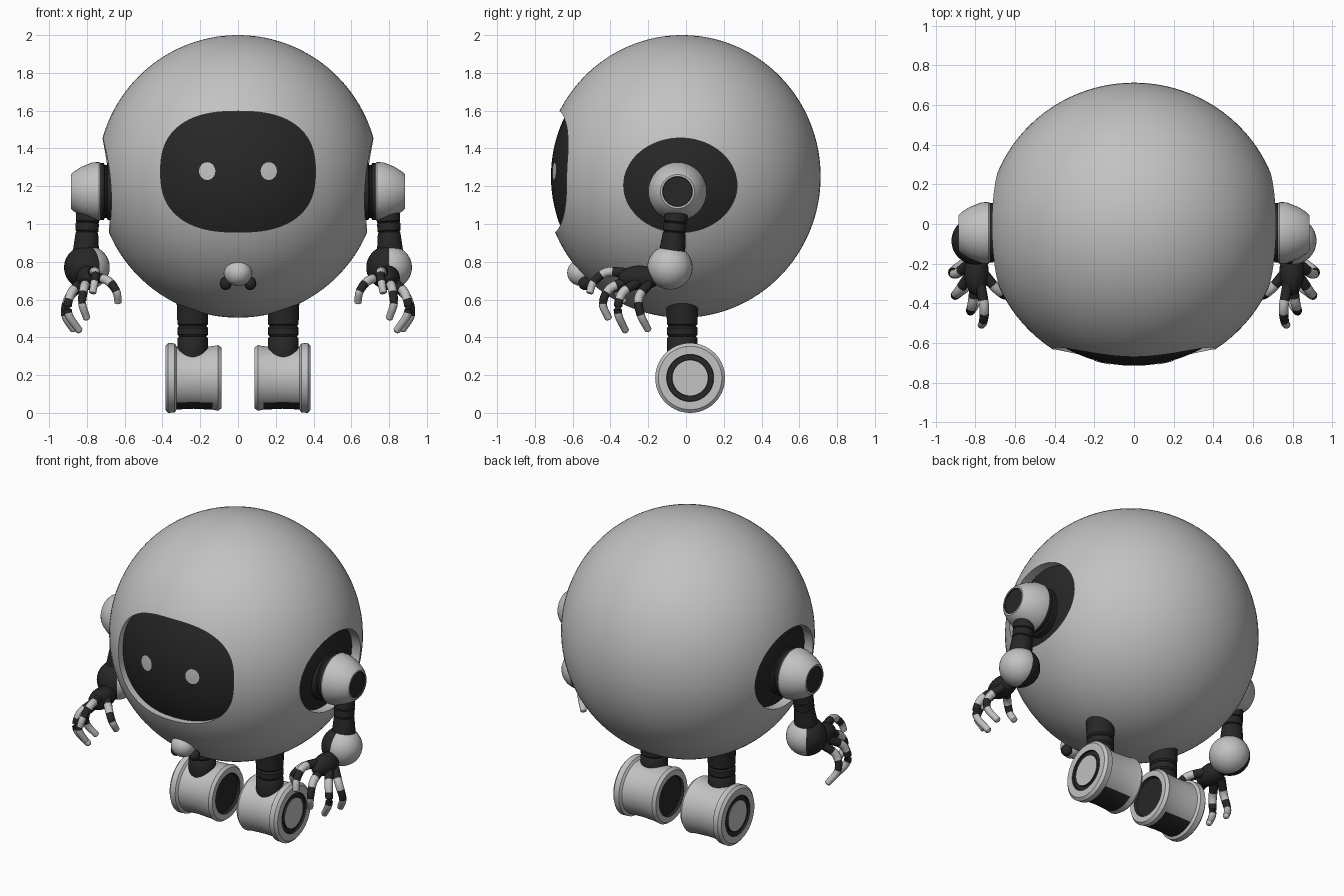
import bpy, bmesh, math
from mathutils import Vector

if "Cube" in bpy.data.objects:
    bpy.data.objects.remove(bpy.data.objects["Cube"])


def material(name, r, g, b):
    m = bpy.data.materials.new(name)
    m.diffuse_color = (r, g, b, 1)
    m.use_nodes = True
    m.node_tree.nodes["Principled BSDF"].inputs["Base Color"].default_value = m.diffuse_color
    return m


LIGHT = material("light grey shell", 0.54, 0.54, 0.54)
DARK = material("near black", 0.02, 0.02, 0.02)
L, D = 0, 1
C = Vector((0, -0.02, 1.252))          # body centre
R = Vector((0.745, 0.733, 0.748))      # body radii


def finish(name, bm):
    bmesh.ops.remove_doubles(bm, verts=bm.verts, dist=1e-5)
    bmesh.ops.recalc_face_normals(bm, faces=bm.faces)
    me = bpy.data.meshes.new(name)
    bm.to_mesh(me)
    bm.free()
    me.materials.append(LIGHT)
    me.materials.append(DARK)
    ob = bpy.data.objects.new(name, me)
    bpy.context.collection.objects.link(ob)
    return ob


def skin(bm, rings, mats):
    """Join rings of equal length with quads, one material per band."""
    n = len(rings[0])
    for i in range(len(rings) - 1):
        for j in range(n):
            k = (j + 1) % n
            f = bm.faces.new((rings[i][j], rings[i][k], rings[i + 1][k], rings[i + 1][j]))
            f.material_index = mats[i]


def lathe(name, profile, origin, direction, mats, n=40, rule=None):
    """Turn (distance, radius) points around a direction."""
    bm = bmesh.new()
    q = Vector(direction).to_track_quat('Z', 'Y')
    rings = []
    for t, r in profile:
        r = max(r, 1e-7)
        rings.append([bm.verts.new(Vector(origin) + q @ Vector(
            (r * math.cos(2 * math.pi * j / n), r * math.sin(2 * math.pi * j / n), t)))
            for j in range(n)])
    skin(bm, rings, mats)
    bmesh.ops.remove_doubles(bm, verts=bm.verts, dist=1e-5)
    bmesh.ops.recalc_face_normals(bm, faces=bm.faces)
    if rule:
        bm.normal_update()
        for f in bm.faces:
            if rule(f):
                f.material_index = D
    return finish(name, bm)


def ball(name, centre, radii, mat=L, rule=None, u=32, v=20):
    bm = bmesh.new()
    bmesh.ops.create_uvsphere(bm, u_segments=u, v_segments=v, radius=1)
    for f in bm.faces:
        f.material_index = rule(f.calc_center_median()) if rule else mat
    for p in bm.verts:
        p.co = Vector(centre) + Vector(a * b for a, b in zip(p.co, radii))
    return finish(name, bm)


def outline(a, b, power, n=72):
    pts = []
    for j in range(n):
        c, s = math.cos(2 * math.pi * j / n), math.sin(2 * math.pi * j / n)
        pts.append((a * math.copysign(abs(c) ** (2 / power), c),
                    b * math.copysign(abs(s) ** (2 / power), s)))
    return pts


def place(side, u, z, depth):
    """side 0 is the front, +1 and -1 are the flanks."""
    return Vector((u, -depth, z)) if side == 0 else Vector((side * depth, u, z))


def patch(name, side, centre, shape, k, mat):
    """Curved plate on a scaled copy of the body ellipsoid."""
    bm = bmesh.new()
    rings = []
    for i in range(13):
        t = max(i / 12, 1e-6)
        ring = []
        for pu, pz in shape:
            u, z = centre[0] + pu * t, centre[1] + pz * t
            if side == 0:
                d = R.y * math.sqrt(k * k - (u / R.x) ** 2 - ((z - C.z) / R.z) ** 2) - C.y
            else:
                d = R.x * math.sqrt(k * k - ((u - C.y) / R.y) ** 2 - ((z - C.z) / R.z) ** 2)
            ring.append(bm.verts.new(place(side, u, z, d)))
        rings.append(ring)
    skin(bm, rings, [mat] * 12)
    ob = finish(name, bm)
    # make the open plate face outwards
    out = place(side, 0, 0, 1)
    if sum(p.normal.dot(out) for p in ob.data.polygons) < 0:
        ob.data.flip_normals()
    return ob


def carve(target, side, centre, shape, d0, d1):
    bm = bmesh.new()
    rings = [[bm.verts.new(place(side, centre[0] + u, centre[1] + z, d)) for u, z in shape]
             for d in (d0, d1)]
    skin(bm, rings, [L])
    bm.faces.new(rings[0])
    bm.faces.new(rings[1])
    cutter = finish("cutter", bm)
    cutter.hide_render = True
    mod = target.modifiers.new("cut", 'BOOLEAN')
    mod.operation, mod.object, mod.solver = 'DIFFERENCE', cutter, 'EXACT'
    bpy.context.view_layer.objects.active = target
    bpy.ops.object.modifier_apply(modifier=mod.name)
    bpy.data.objects.remove(cutter)


def finger(name, pts, r=0.027):
    """Curled tube with dark knuckles and light links."""
    p = [Vector(q) for q in pts]
    p = [2 * p[0] - p[1]] + p + [2 * p[-1] - p[-2]]
    path = []
    for i in range(1, len(p) - 2):
        a, b, c, d = p[i - 1:i + 3]
        for s in range(6):
            t = s / 6
            path.append(0.5 * (2 * b + (c - a) * t + (2 * a - 5 * b + 4 * c - d) * t * t
                               + (3 * b - a - 3 * c + d) * t ** 3))
    path.append(p[-2])
    tip = path[-1] - path[-2]
    path += [path[-1] + tip * 0.35, path[-1] + tip * 0.55]
    bm = bmesh.new()
    rings = []
    for i, q in enumerate(path):
        tan = path[min(i + 1, len(path) - 1)] - path[max(i - 1, 0)]
        rot = tan.to_track_quat('Z', 'X')
        rad = r * (1 - 0.016 * i) * (1, 0.7, 0.02)[max(0, i - len(path) + 3)]
        rings.append([bm.verts.new(q + rot @ Vector((rad * math.cos(j * math.pi / 6),
                     rad * math.sin(j * math.pi / 6), 0))) for j in range(12)])
    skin(bm, rings, [D if i < 4 or 8 <= i < 12 else L for i in range(len(rings) - 1)])
    return finish(name, bm)


# Body shell with face opening and two shoulder recesses
body = ball("body_shell", C, R, u=96, v=64)
face, flank = outline(0.41, 0.32, 2.5), outline(0.30, 0.25, 2)
carve(body, 0, (0, 1.277), face, 0.48, 1.0)
patch("face_screen", 0, (0, 1.277), face, 0.948, D)
for s in (1, -1):
    carve(body, s, (-0.03, 1.205), flank, 0.55, 1.0)
    patch("shoulder_recess", s, (-0.03, 1.205), flank, 0.925, D)
    patch("eye", 0, (s * 0.163, 1.28), outline(0.043, 0.047, 2, 32), 0.953, L)

# Small knob under the face
ball("chin_knob", (0, -0.555, 0.742), (0.074, 0.074, 0.07))

for s in (1, -1):
    ball("chin_knob_foot", (s * 0.065, -0.535, 0.685), (0.032, 0.035, 0.035), D, u=16, v=10)

    # Shoulder: dark collar and tapered cap
    hub = (0, -0.045, 1.172)
    lathe("shoulder_collar", [(0.62, 0.15), (0.69, 0.15), (0.695, 0.14), (0.705, 0.14),
          (0.71, 0.15), (0.735, 0.15), (0.735, 0)], hub, (s, 0, 0), [D] * 6)
    lathe("shoulder_cap", [(0.72, 0), (0.72, 0.145), (0.735, 0.156), (0.77, 0.154), (0.83, 0.13),
          (0.87, 0.105), (0.885, 0.09), (0.885, 0.08), (0.877, 0.078), (0.877, 0)],
          hub, (s, 0, 0), [L] * 7 + [D] * 2)

    # Upper arm with ribs
    lathe("upper_arm", [(0, 0.06), (0.1, 0.062), (0.14, 0.062), (0.145, 0.056), (0.15, 0.062),
          (0.19, 0.06), (0.195, 0.054), (0.2, 0.06), (0.3, 0.07), (0.36, 0.06)],
          (s * 0.79, -0.04, 1.15), (s * 0.02, -0.045, -0.4), [D] * 9, 24)

    # Two-tone forearm ball
    split = Vector((1, 0, 0)) if s > 0 else Vector((1, 0.6, 0))
    ball("forearm_ball", (s * 0.80, -0.085, 0.77), (0.121, 0.12, 0.117),
         rule=lambda n, k=split: L if n.dot(k) > -0.02 else D)

    # Hand
    ball("palm", (s * 0.795, -0.245, 0.715), (0.062, 0.115, 0.065), D, u=24, v=14)
    for name, pts in {
        "index_finger": [(.775, -.31, .74), (.755, -.42, .745), (.76, -.49, .69), (.77, -.51, .635)],
        "middle_finger": [(.80, -.30, .70), (.815, -.40, .66), (.825, -.44, .58), (.80, -.41, .50)],
        "ring_finger": [(.83, -.26, .69), (.885, -.34, .63), (.90, -.36, .53), (.84, -.32, .435)],
        "little_finger": [(.83, -.20, .68), (.895, -.25, .61), (.915, -.24, .52), (.87, -.20, .44)],
        "thumb": [(.76, -.25, .72), (.69, -.33, .70), (.645, -.36, .645), (.635, -.33, .585)],
    }.items():
        finger(name, [(s * x, y, z) for x, y, z in pts])

    # Ribbed leg
    lathe("leg", [(0.25, 0.07), (0.31, 0.08), (0.395, 0.08), (0.405, 0.073), (0.415, 0.081),
          (0.45, 0.081), (0.46, 0.073), (0.47, 0.081), (0.57, 0.084), (0.63, 0.096)],
          (s * 0.24, -0.02, 0), (0, 0, 1), [D] * 9)

    # Drum-shaped foot, dark opening underneath
    lathe("foot", [(-0.132, 0), (-0.132, 0.118), (-0.148, 0.125), (-0.148, 0.16), (-0.13, 0.174),
          (-0.1, 0.168), (0, 0.163), (0.09, 0.167), (0.1, 0.183), (0.135, 0.185), (0.15, 0.168),
          (0.15, 0.125), (0.138, 0.123), (0.138, 0.097), (0.148, 0.095), (0.148, 0)],
          (s * 0.235, 0.022, 0.185), (s, 0, 0),
          [D] * 2 + [L] * 9 + [D] * 3 + [L], 56,
          rule=lambda f: f.normal.z < -0.75 and abs(abs(f.calc_center_median().x) - 0.23) < 0.07)

bpy.ops.object.select_all(action='SELECT')
bpy.context.view_layer.objects.active = body
bpy.ops.object.shade_smooth_by_angle(angle=math.radians(35))
